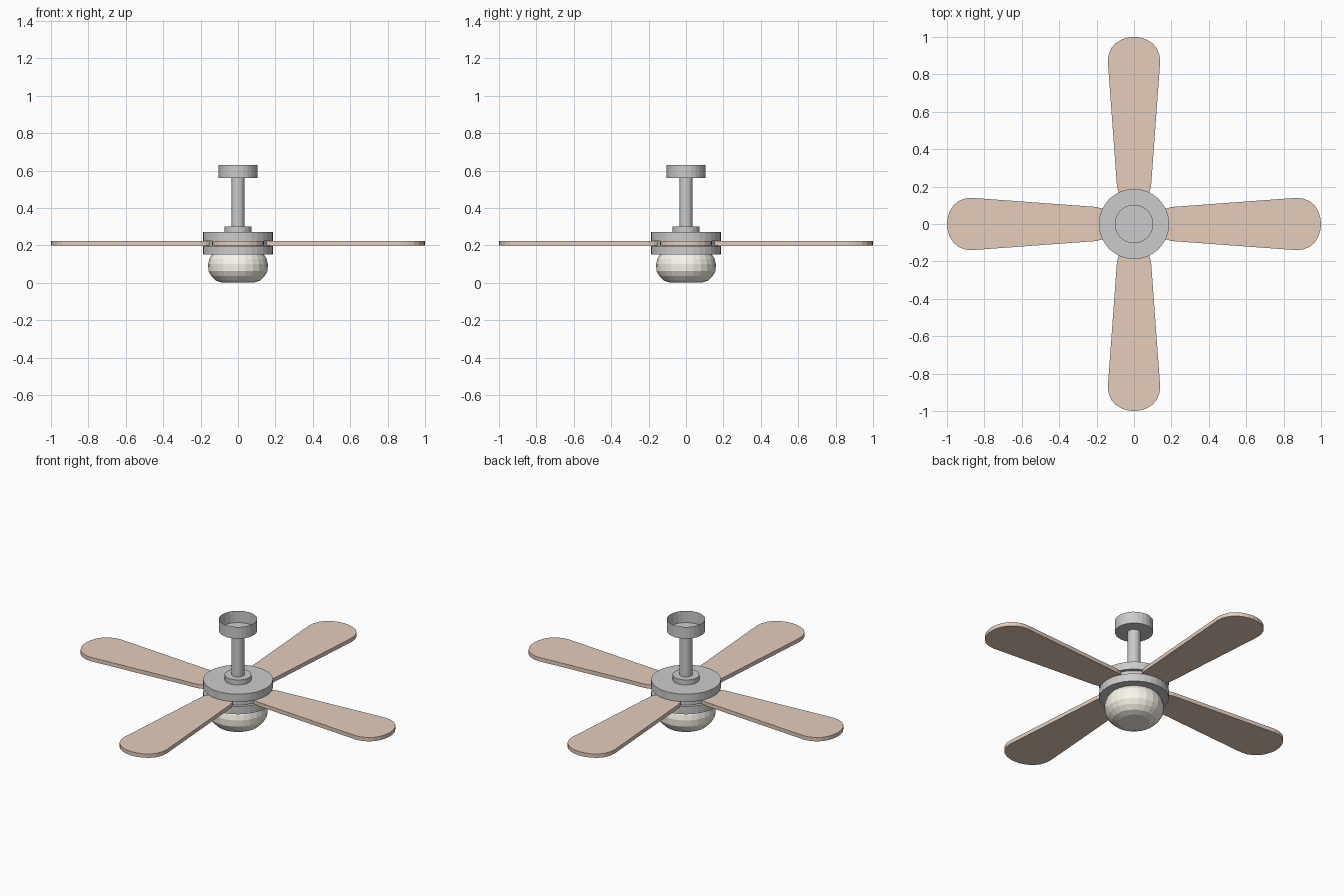
import bpy, bmesh
from math import pi, cos, sin
from mathutils import Matrix

if "Cube" in bpy.data.objects:
    bpy.data.objects.remove(bpy.data.objects["Cube"])


def material(name, rgb):
    m = bpy.data.materials.new(name)
    m.diffuse_color = (*rgb, 1)
    m.use_nodes = True
    m.node_tree.nodes["Principled BSDF"].inputs["Base Color"].default_value = m.diffuse_color
    return m


def finish(name, bm, mat=None):
    bmesh.ops.recalc_face_normals(bm, faces=bm.faces)
    me = bpy.data.meshes.new(name)
    bm.to_mesh(me)
    bm.free()
    ob = bpy.data.objects.new(name, me)
    bpy.context.collection.objects.link(ob)
    if mat:
        me.materials.append(mat)
    return ob


def lathe(name, profile, sides=24, mat=None, cap_top=True):
    """Turn a bottom-to-top (radius, z) profile around z."""
    bm = bmesh.new()
    rings = [[bm.verts.new((r * cos(2 * pi * i / sides), r * sin(2 * pi * i / sides), z))
              for i in range(sides)] for r, z in profile]
    for a, b in zip(rings, rings[1:]):
        for i in range(sides):
            j = (i + 1) % sides
            bm.faces.new((a[i], a[j], b[j], b[i]))
    bm.faces.new(rings[0][::-1])
    if cap_top:
        bm.faces.new(rings[-1])
    return finish(name, bm, mat)


wood = material("wood", (0.78, 0.61, 0.50))
glass = material("frosted_glass", (0.95, 0.92, 0.82))

# Ceiling canopy: cup with an open top
lathe("ceiling_canopy", [(0.103, 0.56), (0.103, 0.63)], cap_top=False)

# Down rod and its collar
lathe("down_rod", [(0.035, 0.29), (0.035, 0.562)])
lathe("rod_collar", [(0.072, 0.265), (0.072, 0.30)])

# Motor housing with a shallow groove for the blades
lathe("motor_housing", [(0.188, 0.15), (0.188, 0.197), (0.17, 0.197),
                        (0.17, 0.224), (0.188, 0.224), (0.188, 0.27)], 32)

# Light globe with a flat bottom
lathe("light_globe", [(0.085, 0.0), (0.118, 0.012), (0.142, 0.035), (0.158, 0.062),
                      (0.16, 0.10), (0.153, 0.128), (0.135, 0.155)], 24, glass)

# Four tapered blades with rounded tips
half = [(0.15, 0.07), (0.17, 0.082), (0.20, 0.091), (0.87, 0.14), (0.905, 0.136),
        (0.94, 0.122), (0.967, 0.098), (0.987, 0.065), (0.997, 0.032)]
outline = half + [(1.0, 0.0)] + [(x, -y) for x, y in reversed(half)]
for n, side in enumerate(("right", "back", "left", "front")):
    bm = bmesh.new()
    face = bm.faces.new([bm.verts.new((x, y, 0.199)) for x, y in outline])
    ext = bmesh.ops.extrude_face_region(bm, geom=[face], use_keep_orig=True)
    top = [v for v in ext["geom"] if isinstance(v, bmesh.types.BMVert)]
    bmesh.ops.translate(bm, verts=top, vec=(0, 0, 0.023))
    bm.transform(Matrix.Rotation(n * pi / 2, 4, 'Z'))
    finish("blade_" + side, bm, wood)
